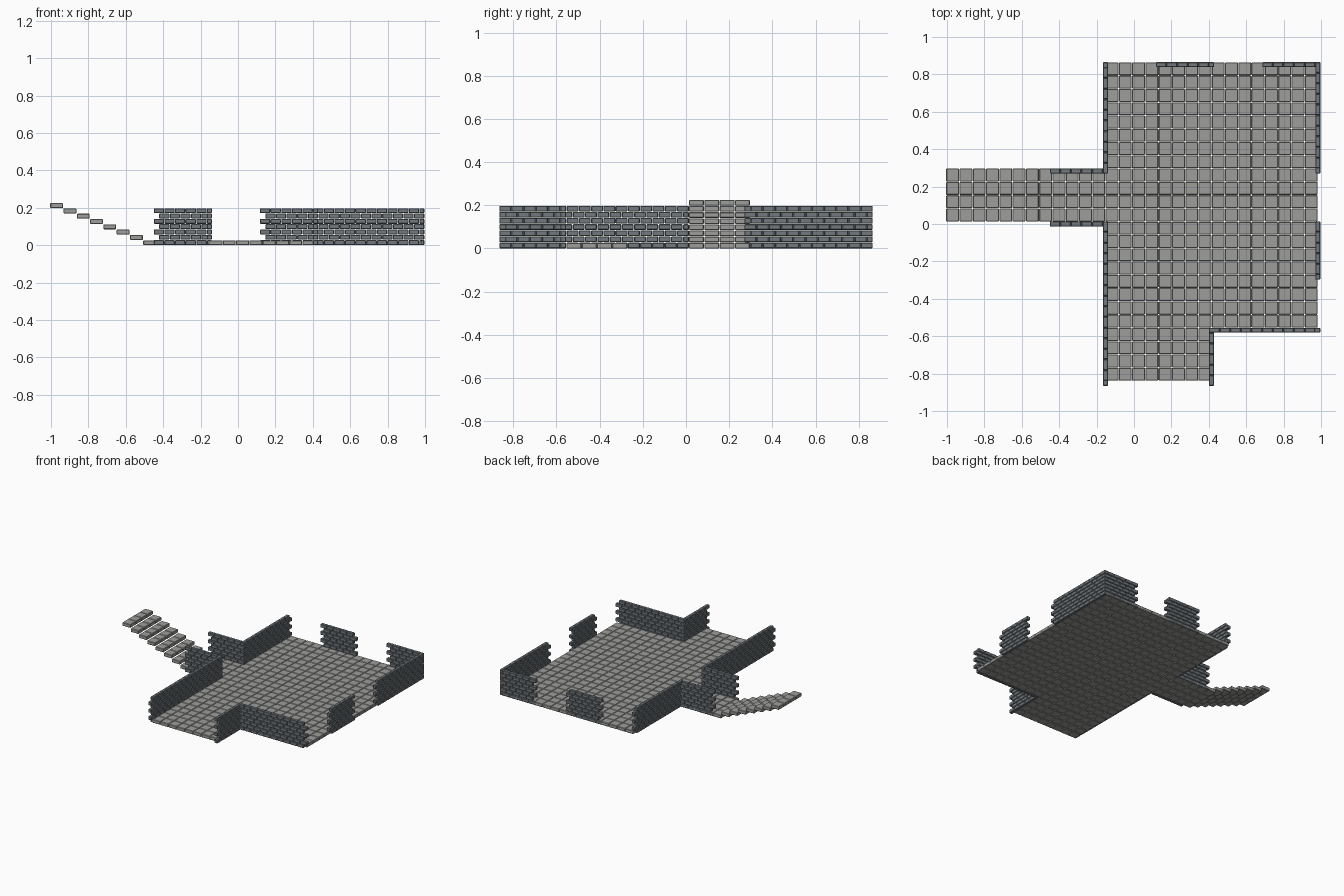
import bpy, bmesh
from mathutils import Matrix, Vector

if "Cube" in bpy.data.objects:
    bpy.data.objects.remove(bpy.data.objects["Cube"])

P = 0.071            # floor tile pitch
U = 4 * P            # wall module length
BL, BH = U / 5, U / 10   # brick length, brick height / depth
GAP = 0.0022
X0, Y0 = -0.153, 0.0     # wall grid origin (doorway corner)
FY = 0.013               # floor grid offset in y
ROWS = 7


def material(name, rgb):
    m = bpy.data.materials.new(name)
    m.diffuse_color = (*rgb, 1)
    m.use_nodes = True
    m.node_tree.nodes["Principled BSDF"].inputs["Base Color"].default_value = m.diffuse_color
    return m


stone = material("light floor stone", (0.34, 0.34, 0.33))
brick = material("blue grey brick", (0.17, 0.19, 0.205))


def blocks(name, boxes, mat, bevel):
    """One object made of many chamfered boxes given as (centre, size)."""
    bm = bmesh.new()
    for c, s in boxes:
        bmesh.ops.create_cube(bm, size=1.0, matrix=Matrix.Translation(Vector(c))
                              @ Matrix.Diagonal((*s, 1)))
    me = bpy.data.meshes.new(name)
    bm.to_mesh(me)
    bm.free()
    me.materials.append(mat)
    ob = bpy.data.objects.new(name, me)
    bpy.context.collection.objects.link(ob)
    mod = ob.modifiers.new("chamfer", 'BEVEL')
    mod.width = bevel
    mod.segments = 1
    mod.limit_method = 'NONE'
    return ob


def floor(name, i0, i1, j0, j1, level=lambda i: 0.0):
    """Tiles over grid columns i0..i1 and rows j0..j1."""
    th = 0.0265
    boxes = [((X0 + (i + .5) * P, FY + (j + .5) * P, level(i) + th / 2),
              (P - GAP, P - GAP, th))
             for i in range(i0, i1) for j in range(j0, j1)]
    return blocks(name, boxes, stone, 0.003)


def wall(name, axis, u, v, n, even):
    """Running-bond wall from grid node (u, v), n modules long along axis.
    even = shift direction of the even courses, so corners interlock."""
    boxes = []
    for r in range(ROWS):
        shift = BH / 2 * (even if r % 2 == 0 else -even)
        for k in range(5 * n):
            c = [X0 + u * U, Y0 + v * U, (r + .5) * BH]
            s = [BH - GAP] * 3
            c[axis] += shift + (k + .5) * BL
            s[axis] = BL - GAP
            boxes.append((c, s))
    return blocks(name, boxes, brick, 0.003)


# Floors and the rising stair
floor("hall_floor", 0, 16, -8, 12)
floor("front_passage_floor", 0, 8, -12, -8)
floor("side_passage_floor", -5, 0, 0, 4)
floor("stair_steps", -12, -5, 0, 4, lambda i: (-5 - i) * BH)

# Brick walls
X, Y = 0, 1
for args in (
    ("left_wall_back", Y, 0, 1, 2, -1),
    ("left_wall_front", Y, 0, -3, 3, 1),
    ("side_passage_wall_back", X, -1, 1, 1, -1),
    ("side_passage_wall_front", X, -1, 0, 1, -1),
    ("back_wall_middle", X, 1, 3, 1, -1),
    ("back_wall_corner", X, 3, 3, 1, -1),
    ("right_wall_back", Y, 4, 1, 2, 1),
    ("right_wall_front", Y, 4, -1, 1, 1),
    ("front_wall", X, 2, -2, 2, -1),
    ("front_passage_wall", Y, 2, -3, 1, -1),
):
    wall(*args)
